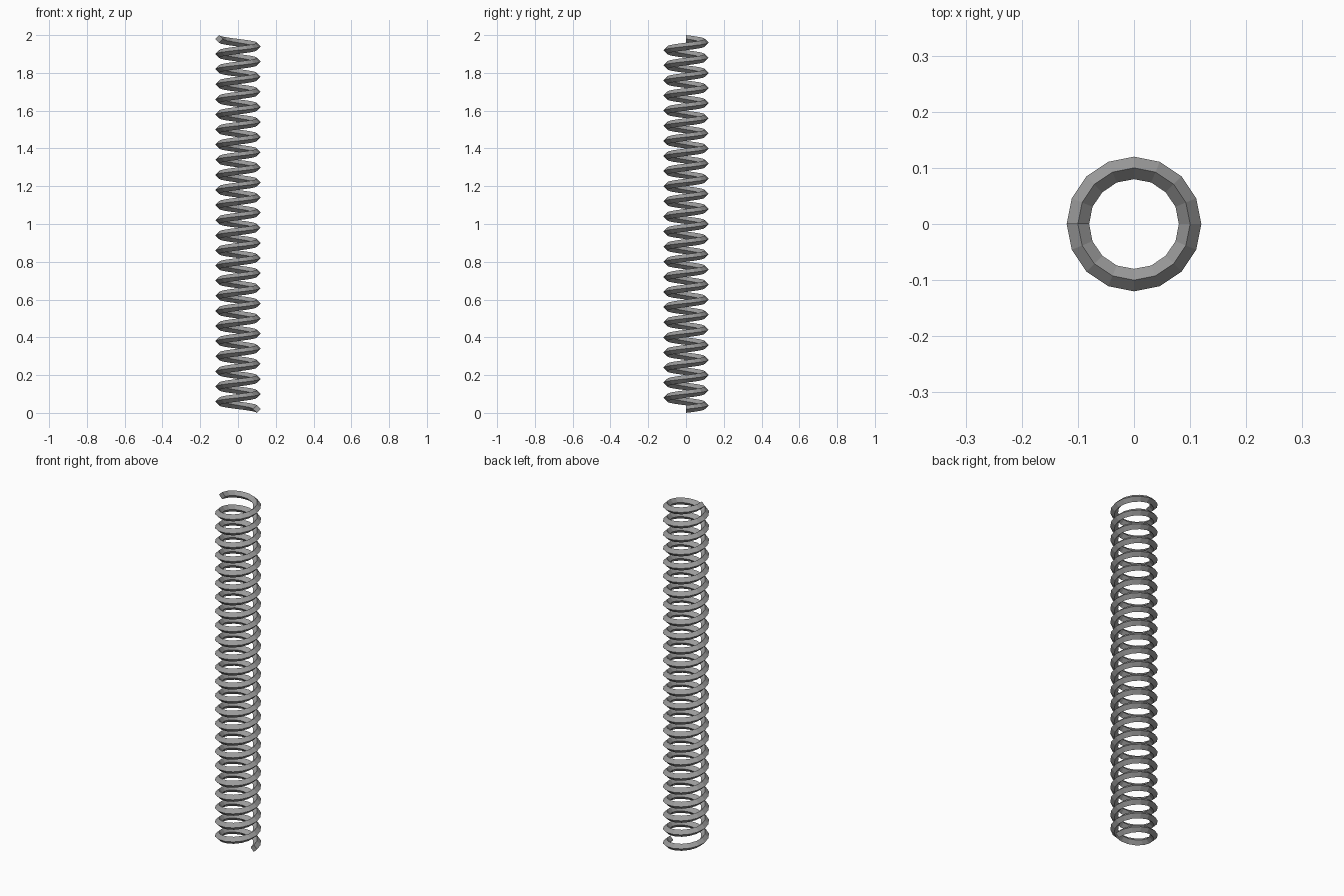
import bpy, bmesh
from math import pi, sin, cos

if "Cube" in bpy.data.objects:
    bpy.data.objects.remove(bpy.data.objects["Cube"])

COIL_RADIUS = 0.1
WIRE_RADIUS = 0.02
PITCH = 0.08
TURNS = 24.5
STEPS = 16      # segments per turn
SIDES = 4       # wire cross-section

# Plain steel colour
steel = bpy.data.materials.new("steel_grey")
steel.use_nodes = True
colour = (0.33, 0.33, 0.33, 1)
steel.diffuse_color = colour
steel.node_tree.nodes["Principled BSDF"].inputs["Base Color"].default_value = colour

# Sweep an upright diamond section along the helix
bm = bmesh.new()
rings = []
for i in range(int(TURNS * STEPS) + 1):
    turn = i / STEPS
    angle = 2 * pi * turn
    ring = []
    for k in range(SIDES):
        a = 2 * pi * k / SIDES
        r = COIL_RADIUS + WIRE_RADIUS * cos(a)
        z = WIRE_RADIUS + PITCH * turn + WIRE_RADIUS * sin(a)
        ring.append(bm.verts.new((r * cos(angle), r * sin(angle), z)))
    rings.append(ring)

for a, b in zip(rings, rings[1:]):
    for k in range(SIDES):
        n = (k + 1) % SIDES
        bm.faces.new((a[k], a[n], b[n], b[k]))

# Close both wire ends
bm.faces.new(rings[0])
bm.faces.new(rings[-1])
bmesh.ops.recalc_face_normals(bm, faces=bm.faces)

mesh = bpy.data.meshes.new("coil_spring")
bm.to_mesh(mesh)
bm.free()
mesh.materials.append(steel)
spring = bpy.data.objects.new("coil_spring", mesh)
bpy.context.collection.objects.link(spring)
